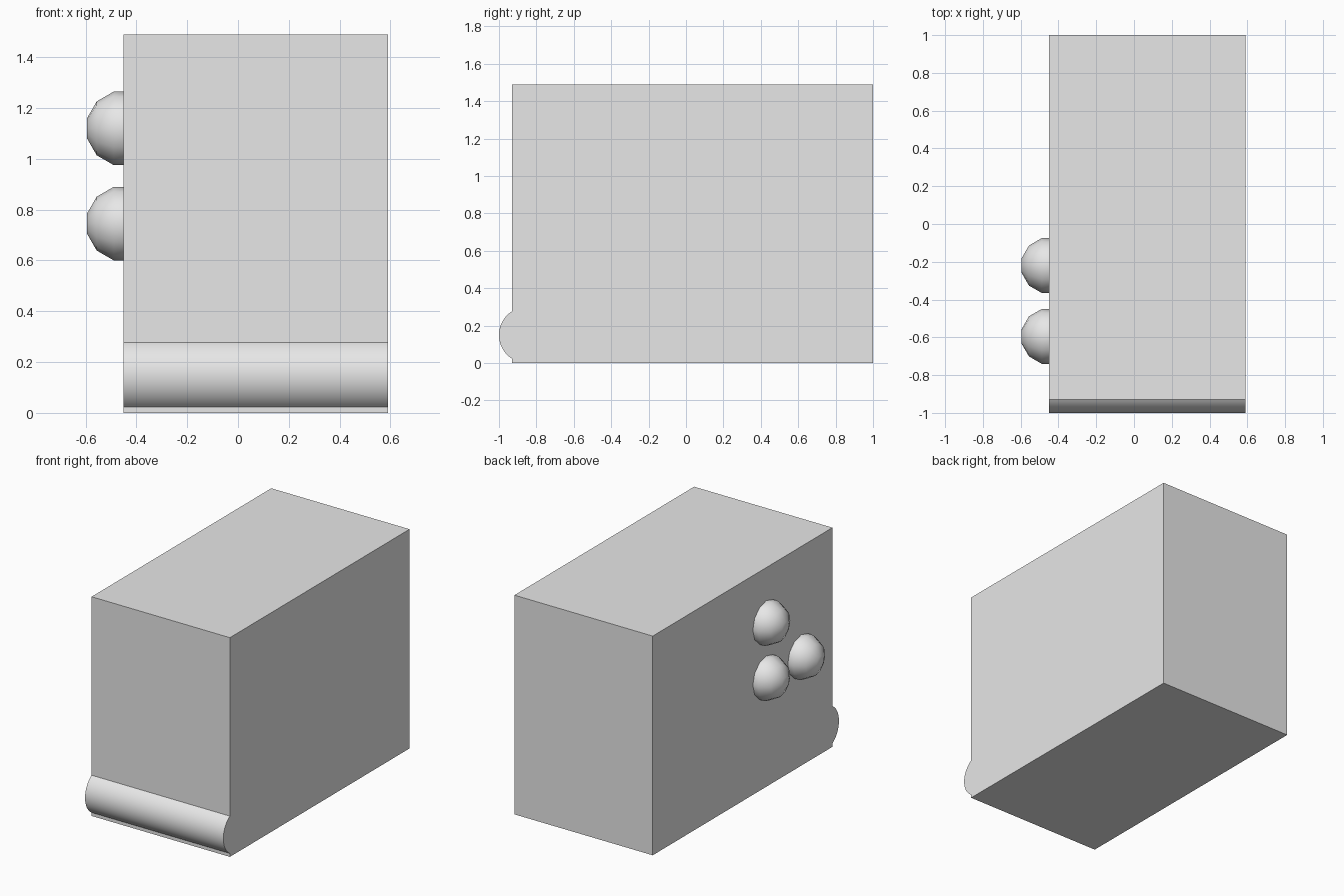
import bpy
import bmesh
import math
from mathutils import Matrix, Vector

default = bpy.data.objects.get("Cube")
if default:
    bpy.data.objects.remove(default, do_unlink=True)

# Single plain grey
grey = bpy.data.materials.new("plain_grey")
grey.use_nodes = True
colour = (0.8, 0.8, 0.8, 1)
grey.diffuse_color = colour
grey.node_tree.nodes["Principled BSDF"].inputs["Base Color"].default_value = colour

LEFT_X, RIGHT_X = -0.45, 0.59
FRONT_Y, BACK_Y, TOP_Z = -0.93, 1.0, 1.49
ROUND = 0.15  # radius shared by the front roll and the domes


def finish(name, bm, angle):
    bmesh.ops.recalc_face_normals(bm, faces=bm.faces[:])
    mesh = bpy.data.meshes.new(name)
    bm.to_mesh(mesh)
    bm.free()
    mesh.materials.append(grey)
    obj = bpy.data.objects.new(name, mesh)
    bpy.context.collection.objects.link(obj)
    bpy.ops.object.select_all(action='DESELECT')
    obj.select_set(True)
    bpy.context.view_layer.objects.active = obj
    bpy.ops.object.shade_smooth_by_angle(angle=math.radians(angle))
    return obj


# Body: side profile with the rounded roll low on the front, extruded across
def make_body():
    roll_y, roll_z, steps = -1 + ROUND, ROUND, 32
    half = math.acos((roll_y - FRONT_Y) / ROUND)
    profile = [(FRONT_Y, 0), (BACK_Y, 0), (BACK_Y, TOP_Z), (FRONT_Y, TOP_Z)]
    for i in range(steps + 1):
        a = half - 2 * half * i / steps
        profile.append((roll_y - ROUND * math.cos(a), roll_z + ROUND * math.sin(a)))
    bm = bmesh.new()
    side = bm.faces.new([bm.verts.new((LEFT_X, y, z)) for y, z in profile])
    result = bmesh.ops.extrude_face_region(bm, geom=[side])
    moved = [v for v in result["geom"] if isinstance(v, bmesh.types.BMVert)]
    bmesh.ops.translate(bm, verts=moved, vec=(RIGHT_X - LEFT_X, 0, 0))
    return finish("body", bm, 30)


# Dome: faceted half ball with a small flat cap, spun around the x axis
def make_dome(name, y, z):
    bm = bmesh.new()
    sides = 12
    belt = ROUND * math.cos(math.radians(15))
    rings = [(0, belt)]
    for lat in (15, 45, 75):
        a = math.radians(lat)
        rings.append((-ROUND * math.sin(a), ROUND * math.cos(a)))
    loops = []
    for x, r in rings:
        loops.append([bm.verts.new((x, r * math.cos(math.tau * k / sides),
                                    r * math.sin(math.tau * k / sides)))
                      for k in range(sides)])
    for low, high in zip(loops, loops[1:]):
        for k in range(sides):
            n = (k + 1) % sides
            bm.faces.new((low[k], low[n], high[n], high[k]))
    bm.faces.new(loops[-1])
    bm.faces.new(loops[0])
    bm.transform(Matrix.Translation(Vector((LEFT_X, y, z))))
    return finish(name, bm, 31)


make_body()
make_dome("upper_dome", -0.22, 1.12)
make_dome("lower_back_dome", -0.22, 0.745)
make_dome("lower_front_dome", -0.595, 0.745)
